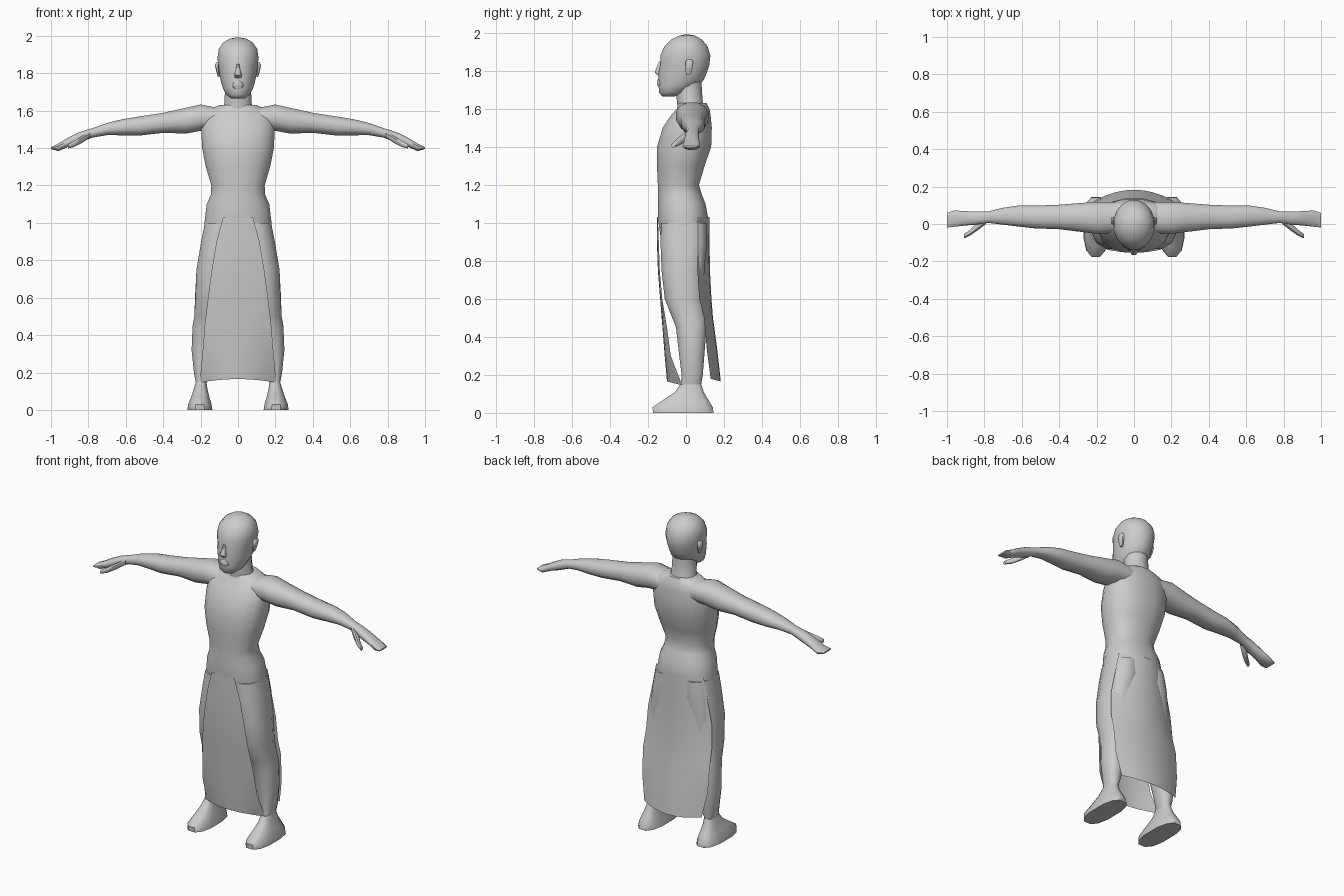
import bpy, bmesh, math

skin = bpy.data.materials.new("plain grey")
skin.diffuse_color = (0.6, 0.6, 0.6, 1)


def finish(bm, name, angle=50):
    me = bpy.data.meshes.new(name)
    bm.to_mesh(me)
    bm.free()
    me.materials.append(skin)
    ob = bpy.data.objects.new(name, me)
    bpy.context.collection.objects.link(ob)
    bpy.ops.object.select_all(action='DESELECT')
    ob.select_set(True)
    bpy.context.view_layer.objects.active = ob
    bpy.ops.object.shade_smooth_by_angle(angle=math.radians(angle))
    return ob


def loft(name, rings, axis='z', n=14, power=2.3, side=1, angle=50):
    """Rings are (position, a0, a1, b0, b1): extents across the axis.
    axis z uses a = x, b = y; axis x uses a = y, b = z."""
    bm = bmesh.new()
    loops = []
    for p, a0, a1, b0, b1 in rings:
        loop = []
        for i in range(n):
            t = 2 * math.pi * (i + 0.5) / n
            c, s = math.cos(t), math.sin(t)
            a = (a0 + a1) / 2 + (a1 - a0) / 2 * math.copysign(abs(c) ** (2 / power), c)
            b = (b0 + b1) / 2 + (b1 - b0) / 2 * math.copysign(abs(s) ** (2 / power), s)
            co = (side * a, b, p) if axis == 'z' else (side * p, a, b)
            loop.append(bm.verts.new(co))
        loops.append(loop)
    for lo, hi in zip(loops, loops[1:]):
        for i in range(n):
            j = (i + 1) % n
            bm.faces.new((lo[i], lo[j], hi[j], hi[i]))
    bm.faces.new(loops[0])
    bm.faces.new(loops[-1])
    bmesh.ops.recalc_face_normals(bm, faces=bm.faces)
    return finish(bm, name, angle)


def panel(name, rows, drop=0.0, n=8):
    """Hanging cloth: rows are (z, half width, middle y, edge y)."""
    bm = bmesh.new()
    grid = []
    for k, (z, w, ym, ye) in enumerate(rows):
        d = drop if k == len(rows) - 1 else 0
        us = [2 * i / n - 1 for i in range(n + 1)]
        grid.append([bm.verts.new((w * u, ym + (ye - ym) * u * u, z - d * u * u)) for u in us])
    for r, s in zip(grid, grid[1:]):
        for i in range(n):
            f = (r[i], s[i], s[i + 1], r[i + 1])
            bm.faces.new(f if rows[0][2] < 0 else f[::-1])
    return finish(bm, name)


def sym(rows):
    return [(z, -w, w, f, b) for z, w, f, b in rows]


# Torso from hips to shoulders: z, half width, front, back
loft("torso", sym([
    (0.92, .19, -.135, .11), (1.02, .18, -.15, .12), (1.10, .17, -.15, .105),
    (1.15, .148, -.15, .085), (1.20, .145, -.15, .07), (1.30, .175, -.155, .10),
    (1.40, .195, -.155, .135), (1.50, .20, -.125, .138), (1.56, .195, -.085, .132),
    (1.60, .17, -.05, .125), (1.63, .10, -.04, .11)]), n=16)

# Neck and head
loft("neck", sym([(1.58, .10, -.045, .11), (1.64, .075, -.05, .09),
                  (1.72, .072, -.06, .085), (1.76, .07, -.06, .085)]), n=12, power=2)
loft("head", sym([
    (1.665, .035, -.125, -.06), (1.685, .065, -.143, .01), (1.72, .082, -.146, .06),
    (1.75, .092, -.146, .095), (1.79, .10, -.146, .112), (1.83, .106, -.138, .125),
    (1.88, .112, -.138, .131), (1.93, .105, -.115, .115), (1.965, .08, -.08, .085),
    (1.985, .045, -.035, .05), (1.99, .015, -.01, .02)]), n=16, power=2)

# Nose and lips
loft("nose", sym([(1.775, .018, -.15, -.12), (1.79, .022, -.166, -.12),
                  (1.81, .014, -.160, -.12), (1.85, .008, -.142, -.12)]), n=8)
loft("lips", sym([(1.715, .02, -.148, -.12), (1.73, .034, -.153, -.10),
                  (1.745, .03, -.155, -.10), (1.76, .015, -.148, -.11)]), n=8)

for tag, s in (("left", 1), ("right", -1)):
    # Ear
    loft(tag + "_ear", [(1.78, .098, .108, .0, .025), (1.81, .10, .117, -.005, .035),
                        (1.845, .10, .125, -.005, .04), (1.86, .10, .115, .005, .03)],
         n=8, side=s)

    # Arm and flat hand: x, y range, z range
    loft(tag + "_arm", [
        (.10, -.05, .12, 1.50, 1.615), (.20, -.055, .12, 1.49, 1.635),
        (.28, -.045, .115, 1.475, 1.617), (.40, -.03, .105, 1.48, 1.59),
        (.53, -.025, .10, 1.465, 1.57), (.62, -.015, .10, 1.467, 1.555),
        (.70, -.005, .088, 1.468, 1.535), (.78, .005, .068, 1.455, 1.507),
        (.85, -.005, .068, 1.425, 1.485), (.91, -.01, .07, 1.405, 1.455),
        (.96, -.016, .074, 1.383, 1.425), (1.0, -.02, .06, 1.395, 1.405)],
         axis='x', n=12, side=s)

    # Thumb
    loft(tag + "_thumb", [(.79, .0, .035, 1.455, 1.49), (.835, -.035, .01, 1.425, 1.465),
                          (.875, -.062, -.028, 1.405, 1.44), (.91, -.078, -.055, 1.397, 1.42)],
         axis='x', n=8, side=s)

    # Leg, ending at the ankle
    loft(tag + "_leg", [
        (.14, .168, .225, -.03, .08), (.20, .15, .237, -.025, .09),
        (.32, .12, .25, -.04, .10), (.45, .10, .245, -.055, .11),
        (.50, .09, .236, -.075, .108), (.60, .06, .23, -.115, .095),
        (.75, .03, .225, -.132, .10), (.90, .005, .20, -.138, .115),
        (1.0, .005, .18, -.135, .11)], n=12, side=s)

    # Foot, flaring down to the sole
    loft(tag + "_foot", [
        (0, .135, .272, -.178, .15), (.03, .14, .268, -.18, .145),
        (.07, .152, .252, -.12, .12), (.11, .162, .238, -.06, .095),
        (.15, .168, .226, -.032, .082)], n=12, side=s, power=2.6)

# Cloth panels hanging in front and behind
panel("front_cloth", [
    (1.03, .08, -.153, -.148), (.90, .115, -.153, -.143), (.75, .14, -.148, -.138),
    (.60, .16, -.136, -.125), (.45, .178, -.124, -.10), (.30, .19, -.112, -.08),
    (.165, .205, -.10, -.02)], drop=.02)
panel("back_cloth", [
    (1.03, .165, .123, .06), (.90, .19, .124, .06), (.75, .222, .126, .06),
    (.60, .23, .134, .07), (.50, .233, .142, .095), (.33, .228, .165, .11),
    (.165, .20, .183, .13)], drop=-.015)
